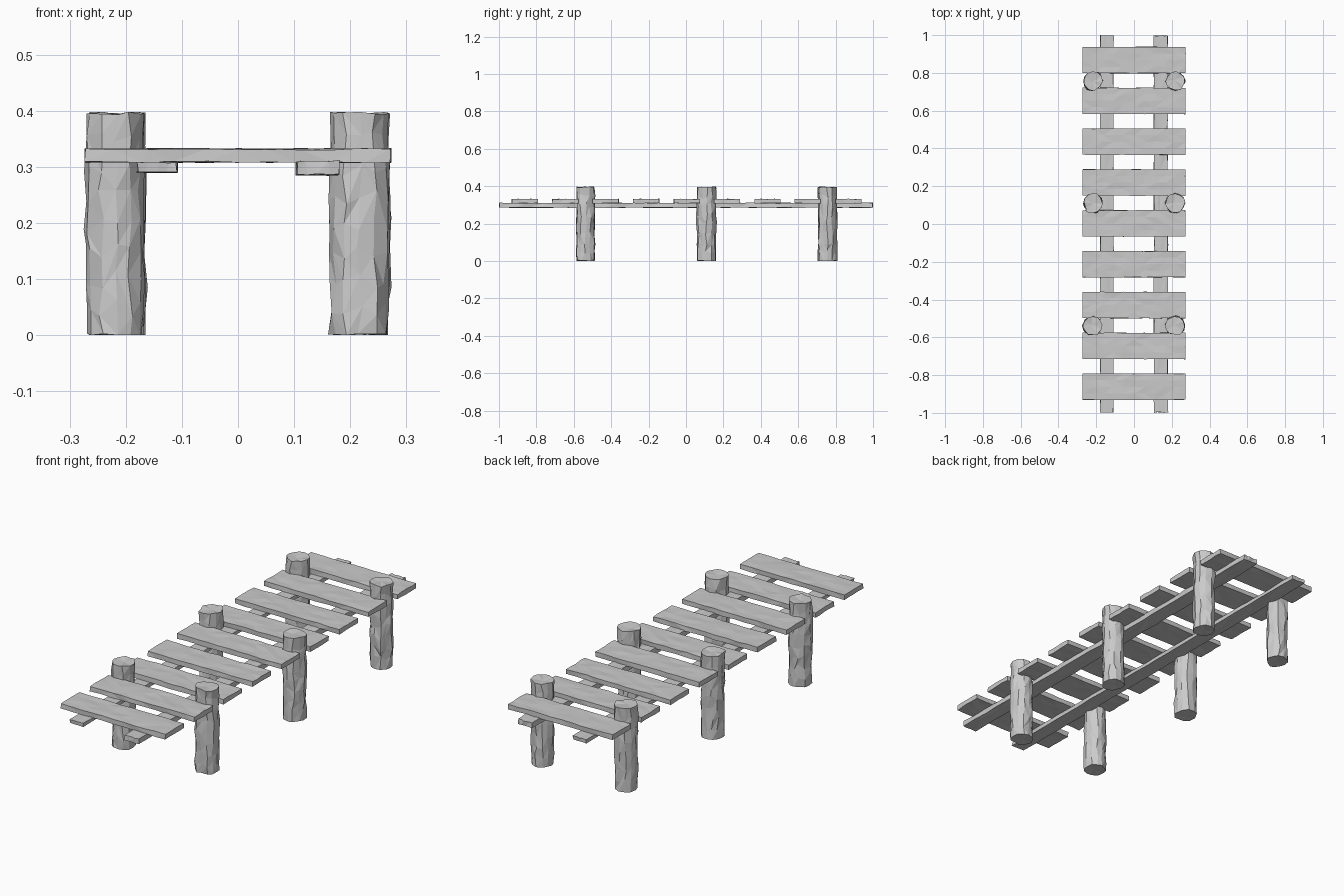
import bpy, bmesh, math, random
from mathutils import Vector

random.seed(4)
cube = bpy.data.objects.get("Cube")
if cube:
    bpy.data.objects.remove(cube)

wood = bpy.data.materials.new("weathered_grey_wood")
wood.use_nodes = True
GREY = (0.6, 0.6, 0.6, 1)
wood.diffuse_color = GREY
wood.node_tree.nodes["Principled BSDF"].inputs["Base Color"].default_value = GREY


def jitter(amount):
    return random.uniform(-amount, amount)


def finish(name, bm):
    bmesh.ops.recalc_face_normals(bm, faces=bm.faces)
    mesh = bpy.data.meshes.new(name)
    bm.to_mesh(mesh)
    bm.free()
    mesh.materials.append(wood)
    obj = bpy.data.objects.new(name, mesh)
    bpy.context.collection.objects.link(obj)
    return obj


def hewn_log(name, x, y, radius, height, sides=12, rings=9):
    """Post with chipped facets: jittered rings, slightly domed ragged ends."""
    bm = bmesh.new()
    grooves = [random.uniform(0.87, 1.0) for _ in range(sides)]
    loops = []
    for k in range(rings):
        end = k in (0, rings - 1)
        loop = []
        for i in range(sides):
            a = math.tau * (i + jitter(0.22)) / sides
            r = radius * grooves[i] * random.uniform(0.92, 1.06)
            z = height * k / (rings - 1)
            z += jitter(0.003) if end else jitter(0.016)
            loop.append(bm.verts.new((x + r * math.cos(a), y + r * math.sin(a), max(z, 0))))
        loops.append(loop)
    for low, high in zip(loops, loops[1:]):
        for i in range(sides):
            j = (i + 1) % sides
            quad = (low[i], low[j], high[j], high[i])
            if random.random() < 0.5:
                quad = quad[1:] + quad[:1]
            bm.faces.new((quad[0], quad[1], quad[2]))
            bm.faces.new((quad[0], quad[2], quad[3]))
    for loop, z in ((loops[0], 0.003), (loops[-1], height - 0.004)):
        hub = bm.verts.new((x + jitter(0.01), y + jitter(0.01), z))
        for i in range(sides):
            bm.faces.new((loop[i], loop[(i + 1) % sides], hub))
    return finish(name, bm)


def hewn_board(name, centre, size, axis, cuts, rough):
    """Board sliced along its length, with wavy edges and a worn top."""
    bm = bmesh.new()
    bmesh.ops.create_cube(bm, size=1)
    for v in bm.verts:
        v.co = Vector(c * s for c, s in zip(v.co, size))
    # Slices along the length, then three along the width
    for ax, count in ((axis, cuts), (1 - axis, 3)):
        normal = Vector((ax == 0, ax == 1, 0))
        for k in range(1, count + 1):
            bmesh.ops.bisect_plane(
                bm, geom=bm.verts[:] + bm.edges[:] + bm.faces[:],
                plane_co=normal * size[ax] * (k / (count + 1) - 0.5), plane_no=normal)
    for v in bm.verts:
        at_end = abs(v.co[axis]) > size[axis] * 0.49
        if at_end:
            v.co[axis] -= math.copysign(random.uniform(0, rough), v.co[axis])
        else:
            v.co[axis] += jitter(rough * 2)
        side = v.co[1 - axis]
        if abs(side) > size[1 - axis] * 0.49:
            v.co[1 - axis] -= math.copysign(random.uniform(0, rough), side)
        else:
            v.co[1 - axis] += jitter(rough)
        v.co.z += jitter(size[2] * 0.07)
        v.co += Vector(centre)
    bmesh.ops.triangulate(bm, faces=bm.faces)
    return finish(name, bm)


# Support posts: three pairs
for row, y in enumerate((-0.537, 0.11, 0.757), 1):
    for side, x in (("right", -0.218), ("left", 0.217)):
        hewn_log(f"post_{side}_{row}", x, y, 0.055, 0.395)

# Long beams under the deck
hewn_board("beam_right", (-0.144, 0, 0.299), (0.074, 2, 0.018), 1, 24, 0.004)
hewn_board("beam_left", (0.142, 0, 0.298), (0.08, 2, 0.025), 1, 24, 0.006)

# Deck planks, evenly spaced with gaps
for k in range(9):
    y = 0.868 - k * 0.2162
    hewn_board(f"deck_plank_{k + 1}", (0, y, 0.32), (0.548, 0.142, 0.023), 0, 9, 0.003)
